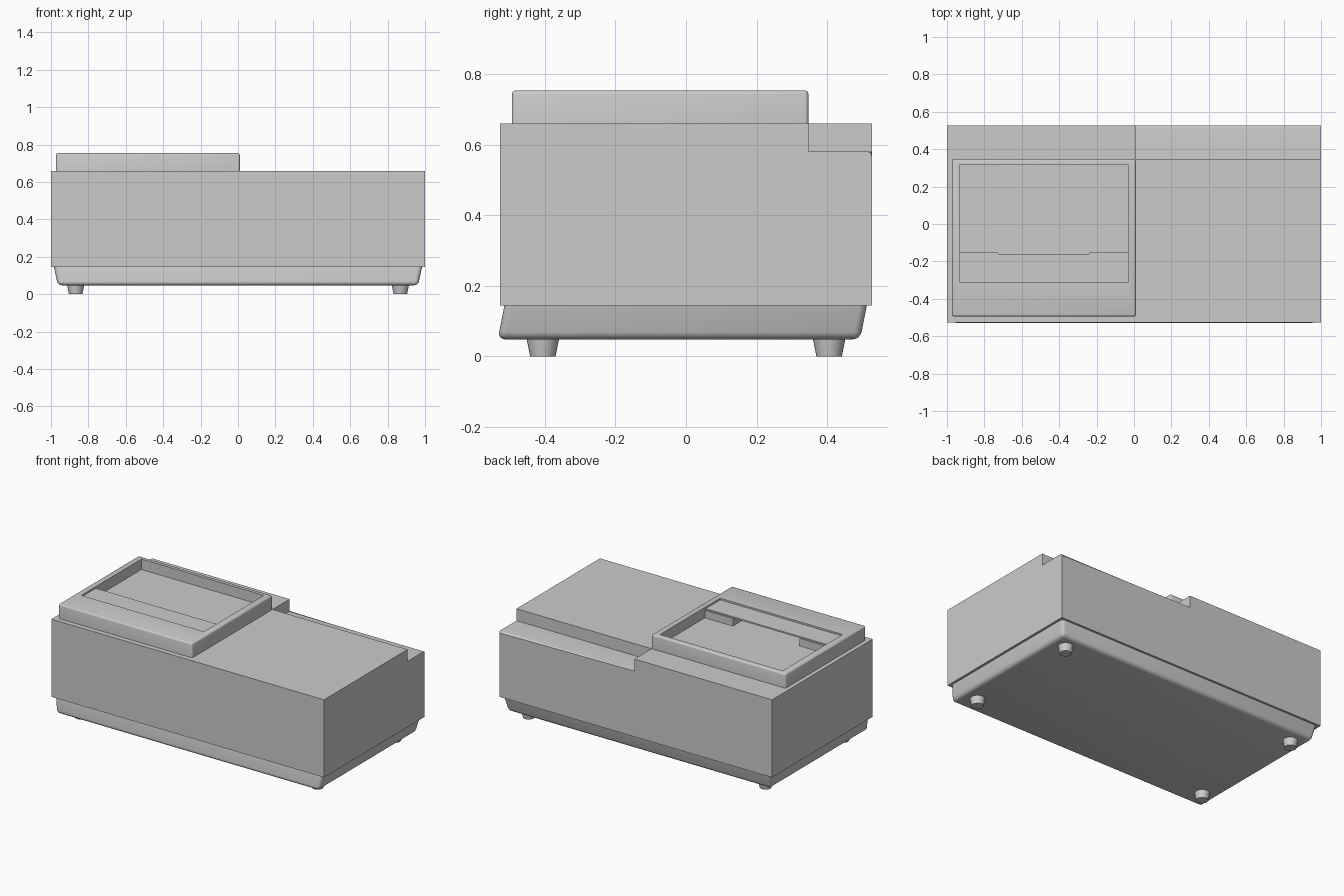
import bpy, bmesh

if "Cube" in bpy.data.objects:
    bpy.data.objects.remove(bpy.data.objects["Cube"])


def box(name, lo, hi, taper=(0, 0), bevel=None, radius=0.01, segs=3):
    """Box from lo to hi; taper insets the bottom; bevel picks the edges to round."""
    bm = bmesh.new()
    bmesh.ops.create_cube(bm, size=1)
    for v in bm.verts:
        low = v.co.z < 0
        for i in range(3):
            v.co[i] = lo[i] if v.co[i] < 0 else hi[i]
        if low:
            for i in (0, 1):
                v.co[i] += taper[i] if v.co[i] == min(lo[i], v.co[i]) else -taper[i]
    if bevel:
        edges = [e for e in bm.edges if bevel(e.verts[0].co, e.verts[1].co)]
        bmesh.ops.bevel(bm, geom=edges, offset=radius, segments=segs,
                        profile=0.5, affect='EDGES', clamp_overlap=True)
    return finish(name, bm)


def finish(name, bm):
    bmesh.ops.recalc_face_normals(bm, faces=bm.faces)
    me = bpy.data.meshes.new(name)
    bm.to_mesh(me)
    bm.free()
    ob = bpy.data.objects.new(name, me)
    bpy.context.collection.objects.link(ob)
    return ob


def activate(ob):
    bpy.ops.object.select_all(action='DESELECT')
    ob.select_set(True)
    bpy.context.view_layer.objects.active = ob


def smooth(ob):
    activate(ob)
    bpy.ops.object.shade_smooth_by_angle(angle=0.6)


def cut(ob, lo, hi):
    cutter = box("cutter", lo, hi)
    cutter.hide_render = True
    mod = ob.modifiers.new("cut", 'BOOLEAN')
    mod.operation, mod.solver, mod.object = 'DIFFERENCE', 'EXACT', cutter
    activate(ob)
    bpy.ops.object.modifier_apply(modifier=mod.name)
    bpy.data.objects.remove(cutter)


# Main housing with the stepped-down rear right shelf
body = box("housing", (-1, -0.527, 0.145), (1, 0.527, 0.66))
cut(body, (0.01, 0.347, 0.581), (1.2, 0.7, 0.9))
bm = bmesh.new()
bm.from_mesh(body.data)
edge = [e for e in bm.edges if all(v.co.y > 0.52 and abs(v.co.z - 0.581) < 1e-3 for v in e.verts)]
bmesh.ops.bevel(bm, geom=edge, offset=0.012, segments=3, profile=0.5, affect='EDGES')
bm.to_mesh(body.data)
bm.free()
smooth(body)

# Tapered base tray, rounded at the corners and underside
smooth(box("base_tray", (-0.985, -0.514, 0.048), (0.985, 0.514, 0.15), (0.022, 0.02),
           lambda a, b: a.z < 0.1 or b.z < 0.1, 0.022, 4))

# Raised frame with a sunken window
frame = box("raised_frame", (-0.973, -0.494, 0.65), (0.01, 0.347, 0.754), (0, 0),
            lambda a, b: a.z > 0.7 or b.z > 0.7, 0.01, 3)
cut(frame, (-0.93, -0.312, 0.685), (-0.032, 0.317, 0.9))
smooth(frame)

# Thin bridge plate across the front of the window, on two end supports
box("bridge_plate", (-0.932, -0.314, 0.733), (-0.03, -0.16, 0.743))
for side, x0, x1 in (("left", -0.932, -0.727), ("right", -0.237, -0.03)):
    box("bridge_support_" + side, (x0, -0.314, 0.68), (x1, -0.152, 0.735))

# Four tapered feet
for sx in (-1, 1):
    for sy in (-1, 1):
        bm = bmesh.new()
        bmesh.ops.create_cone(bm, cap_ends=True, segments=32,
                              radius1=0.036, radius2=0.047, depth=0.055)
        foot = finish("foot", bm)
        foot.location = (sx * 0.868, sy * 0.406, 0.0275)
        smooth(foot)
